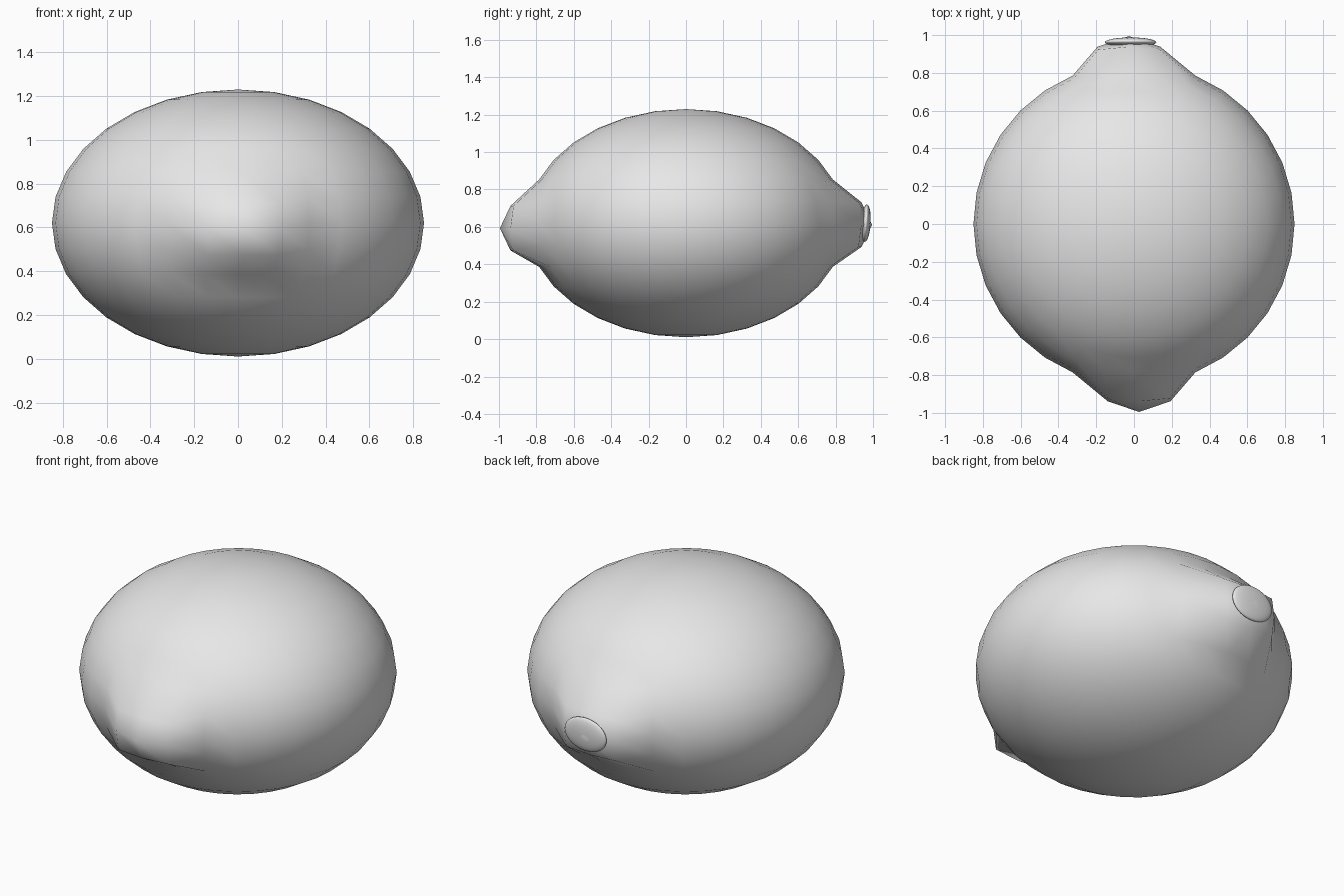
import bpy
from mathutils import Vector

cube = bpy.data.objects.get("Cube")
if cube:
    bpy.data.objects.remove(cube, do_unlink=True)

# One plain colour
grey = bpy.data.materials.new("plain grey")
grey.use_nodes = True
colour = (0.8, 0.8, 0.8, 1)
grey.diffuse_color = colour
grey.node_tree.nodes["Principled BSDF"].inputs["Base Color"].default_value = colour


def ellipsoid(name, centre, radii):
    bpy.ops.mesh.primitive_uv_sphere_add(segments=32, ring_count=16, radius=1, location=centre)
    ob = bpy.context.object
    ob.name = name
    for v in ob.data.vertices:
        v.co = Vector(a * b for a, b in zip(v.co, radii))
    ob.data.materials.append(grey)
    bpy.ops.object.shade_smooth()
    return ob


def pull_end(ob, side, shift, tip_extra):
    """Pull the patch around one end outwards, and its middle point further."""
    for v in ob.data.vertices:
        if v.co.y * side > 0.75 and abs(v.co.x) < 0.2 and abs(v.co.z) < 0.15:
            middle = abs(v.co.x) < 0.02 and abs(v.co.z) < 0.02
            v.co += Vector(shift)
            if middle:
                v.co.y += side * tip_extra


# Fruit body with a pointed tip in front and a stem end behind
body = ellipsoid("fruit_body", (0, 0, 0.62), (0.85, 0.85, 0.61))
pull_end(body, -1, (0.027, -0.105, -0.027), 0.04)
pull_end(body, 1, (-0.027, 0.105, -0.008), 0.04)

# Flat stem button on the back end
button = ellipsoid("stem_button", (-0.018, 0.962, 0.62), (0.136, 0.025, 0.1))
button.rotation_euler.x = -0.06
